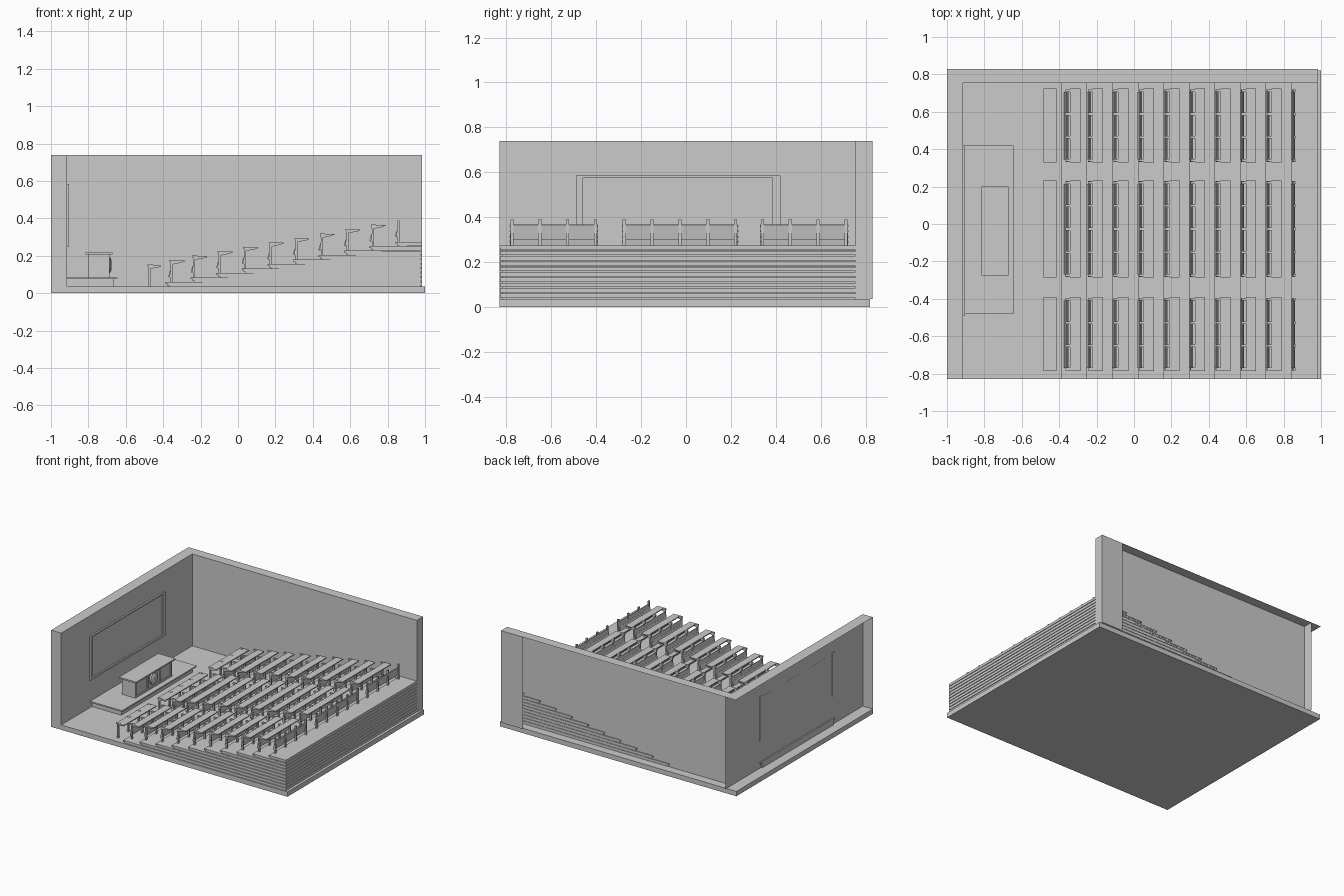
import bpy, bmesh
from math import cos, sin, pi

if "Cube" in bpy.data.objects:
    bpy.data.objects.remove(bpy.data.objects["Cube"])


def finish(name, bm):
    me = bpy.data.meshes.new(name)
    bm.to_mesh(me)
    bm.free()
    ob = bpy.data.objects.new(name, me)
    bpy.context.collection.objects.link(ob)
    return ob


def prism(bm, profile, y0, y1):
    """Extrude an (x, z) profile along y."""
    a = [bm.verts.new((x, y0, z)) for x, z in profile]
    b = [bm.verts.new((x, y1, z)) for x, z in profile]
    n = len(a)
    faces = [bm.faces.new(a), bm.faces.new(b[::-1])]
    for i in range(n):
        j = (i + 1) % n
        faces.append(bm.faces.new((a[j], a[i], b[i], b[j])))
    bmesh.ops.recalc_face_normals(bm, faces=faces)


def box(bm, x0, x1, y0, y1, z0, z1):
    prism(bm, [(x0, z0), (x1, z0), (x1, z1), (x0, z1)], y0, y1)


def boxes(name, *dims):
    bm = bmesh.new()
    for d in dims:
        box(bm, *d)
    return finish(name, bm)


# Floor slab
boxes("floor_slab", (-1, 1, -0.83, 0.82, 0, 0.037))

# Walls: open-backed shells (inner faces, tops, end caps, one outer strip)
X0, XI, X1, Y0, YI, Y1, ZB, ZT = -1, -0.915, 0.985, -0.83, 0.755, 0.83, 0.037, 0.74


def upright(bm, p, q):
    bm.faces.new([bm.verts.new(v) for v in
                  ((*p, ZB), (*q, ZB), (*q, ZT), (*p, ZT))])


def cap(bm, x0, x1, y0, y1):
    bm.faces.new([bm.verts.new(v) for v in
                  ((x0, y0, ZT), (x1, y0, ZT), (x1, y1, ZT), (x0, y1, ZT))])


bm = bmesh.new()
upright(bm, (XI, Y1), (XI, Y0))
upright(bm, (X0, Y0), (XI, Y0))
cap(bm, X0, XI, Y0, Y1)
finish("board_wall", bm)
bm = bmesh.new()
upright(bm, (X1, YI), (XI, YI))
upright(bm, (X1, YI), (X1, Y1))
upright(bm, (X1, Y1), (0.80, Y1))
cap(bm, XI, X1, YI, Y1)
finish("side_wall", bm)

# Tiered floor: slabs with shadow gaps, and a thin tread plate on each tier
RISE = 0.0238
bodies, treads = bmesh.new(), bmesh.new()
for i in range(10):
    x, z = -0.39 + 0.1368 * i, 0.037 + RISE * i
    top = z + RISE
    box(bodies, x + 0.02, 0.976, -0.82, 0.757, z, z + 0.004)
    box(bodies, x + 0.010, 0.985, -0.828, 0.760, z + 0.004, top - 0.0005)
    box(treads, x, min(x + 0.2, 0.985), -0.83, 0.762, top - 0.009, top)
finish("tiered_steps", bodies)
finish("step_treads", treads)

# Teaching platform
boxes("platform", (-0.925, -0.665, -0.46, 0.40, 0.037, 0.075),
      (-0.925, -0.645, -0.48, 0.42, 0.075, 0.085))

# Teacher's desk with three framed front panels
boxes("teacher_desk_body", (-0.80, -0.695, -0.26, 0.185, 0.085, 0.207))
boxes("teacher_desk_top", (-0.815, -0.67, -0.275, 0.20, 0.207, 0.218))
bm = bmesh.new()
for k in range(4):
    y = -0.26 + k * 0.1443
    box(bm, -0.695, -0.686, y, y + 0.012, 0.085, 0.207)
for z in (0.085, 0.195):
    box(bm, -0.695, -0.686, -0.26, 0.185, z, z + 0.012)
finish("teacher_desk_frame", bm)

# Round ornament on the desk front
bm = bmesh.new()
rings = []
for x, r in ((-0.695, 0.042), (-0.684, 0.042), (-0.676, 0.025)):
    rings.append([bm.verts.new((x, -0.037 + r * cos(a * pi / 8), 0.15 + r * sin(a * pi / 8)))
                  for a in range(16)])
for p, q in zip(rings, rings[1:]):
    for i in range(16):
        j = (i + 1) % 16
        bm.faces.new((p[i], p[j], q[j], q[i]))
bm.faces.new(rings[-1])
finish("desk_ornament", bm)

# Blackboard and frame, set slightly through the wall
boxes("blackboard", (-0.9155, -0.9135, -0.46, 0.385, 0.265, 0.575))
boxes("blackboard_frame",
      (-0.919, -0.903, -0.49, -0.46, 0.25, 0.585),
      (-0.919, -0.903, 0.385, 0.42, 0.25, 0.585),
      (-0.915, -0.903, -0.46, 0.385, 0.575, 0.585),
      (-0.915, -0.903, -0.46, 0.385, 0.25, 0.265))

# Seating rows: three blocks of benches, each row carrying the desk behind it
BLOCKS = [(-0.775, 3), (-0.275, 4), (0.34, 3)]   # first post y, seat count
PITCH = 0.124
SEAT = [(-0.016, 0.028), (-0.010, 0.024), (0.000, 0.056), (-0.007, 0.060)]
BACK = [(-0.010, 0.026), (-0.004, 0.024), (0.007, 0.090), (0.001, 0.092)]
BRACKET = [(-0.004, 0.094), (0.012, 0.094), (0.06, 0.104), (0.06, 0.108), (-0.004, 0.108)]

rows = [(-0.475, 0.037)] + [(-0.357, 0.037 + RISE)]
rows += [(-0.237 + 0.1365 * (i - 1), 0.037 + RISE * (i + 1)) for i in range(1, 10)]
posts, seats, backs, desks = (bmesh.new() for _ in range(4))


def at(profile, x, z):
    return [(x + u, z + v) for u, v in profile]


for r, (x, z) in enumerate(rows):
    first, last = r == 0, r == len(rows) - 1
    for y0, count in BLOCKS:
        y1 = y0 + PITCH * count
        for k in range(count + 1):
            y = y0 + PITCH * k
            # post, foot and desk bracket
            box(posts, x - 0.003, x + 0.008, y - 0.007, y + 0.007, z, z + 0.115)
            if not last:
                prism(posts, at(BRACKET, x, z), y - 0.004, y + 0.004)
                box(posts, x - 0.008, x + 0.020, y - 0.007, y + 0.007, z + 0.106, z + 0.116)
        # folded seat, continuous backrest and desk board
        if not first:
            prism(seats, at(SEAT, x, z), y0 + 0.006, y1 - 0.006)
            prism(backs, at(BACK, x, z), y0 - 0.008, y1 + 0.008)
        if not last:
            box(desks, x + (-0.008 if first else 0.016), x + (0.06 if first else 0.071),
                y0 - 0.01, y1 + 0.012, z + 0.107, z + 0.114)

finish("row_posts", posts)
finish("folding_seats", seats)
finish("backrests", backs)
finish("student_desks", desks)
